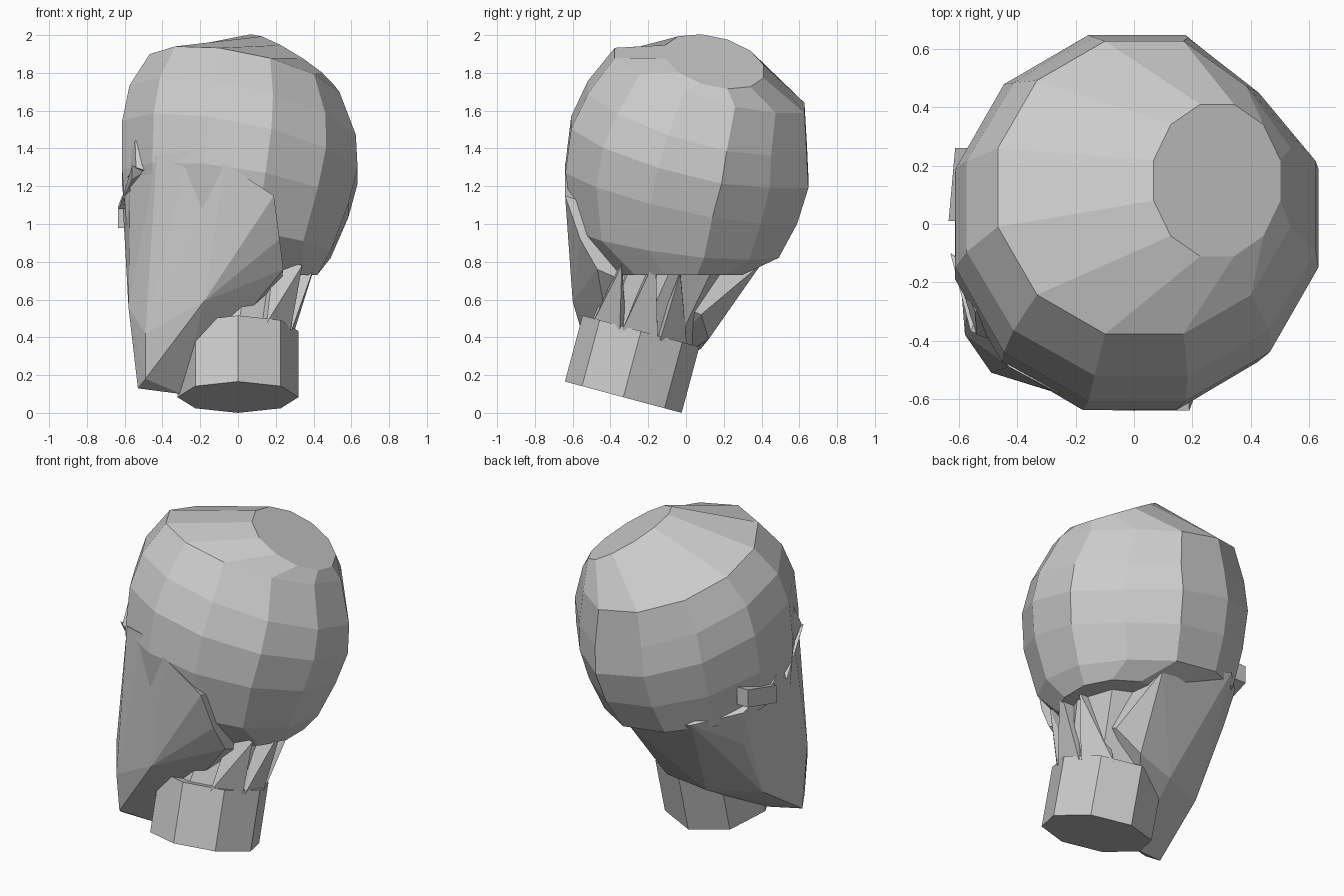
import bpy, bmesh
from math import sin, cos, pi, radians
from mathutils import Vector, Matrix


def finish(name, bm):
    bmesh.ops.recalc_face_normals(bm, faces=bm.faces)
    mesh = bpy.data.meshes.new(name)
    bm.to_mesh(mesh)
    bm.free()
    ob = bpy.data.objects.new(name, mesh)
    bpy.context.collection.objects.link(ob)
    return ob


def hull(name, points):
    bm = bmesh.new()
    for p in points:
        bm.verts.new(p)
    res = bmesh.ops.convex_hull(bm, input=bm.verts)
    junk = [g for g in res["geom_interior"] if isinstance(g, bmesh.types.BMVert)]
    bmesh.ops.delete(bm, geom=junk, context='VERTS')
    return finish(name, bm)


def ring(cx, cy, cz, rx, ry, sx, sy, dent=1.0, n=12):
    # Ellipse in plan, in a plane sloping by sx and sy; dent flattens the back right corner
    pts = []
    for i in range(n):
        a = 2 * pi * (i + 0.5) / n
        k = dent if i == 1 else 1.0
        dx, dy = k * rx * cos(a), k * ry * sin(a)
        pts.append(Vector((cx + dx, cy + dy, cz + sx * dx + sy * dy)))
    return pts


def loft(name, rings):
    bm = bmesh.new()
    vs = [[bm.verts.new(p) for p in r] for r in rings]
    n = len(vs[0])
    for a, b in zip(vs, vs[1:]):
        for i in range(n):
            j = (i + 1) % n
            bm.faces.new((a[i], a[j], b[j], b[i]))
    bm.faces.new(vs[0])
    bm.faces.new(vs[-1])
    return finish(name, bm)


# Skull: tilted twelve-sided rings from the base up to the off-centre crown disc
loft("skull", [
    ring(0.12, -0.03, 0.73, 0.31, 0.34, 0.00, 0.00),
    ring(-0.05, -0.05, 0.91, 0.56, 0.56, -0.13, -0.13, 0.97),
    ring(-0.015, -0.025, 1.16, 0.62, 0.635, -0.15, -0.22, 0.94),
    ring(0.01, 0.02, 1.38, 0.645, 0.65, -0.20, -0.25, 0.92),
    ring(0.025, 0.06, 1.56, 0.62, 0.60, -0.22, -0.28, 0.92),
    ring(0.035, 0.125, 1.76, 0.52, 0.52, -0.20, -0.29, 0.95),
    ring(0.285, 0.15, 1.86, 0.225, 0.27, -0.60, -0.20),
])

# Face and jaw
hull("jaw", [
    (-0.43, -0.49, 1.36), (-0.26, -0.58, 1.39), (-0.07, -0.64, 1.32),
    (0.19, -0.64, 1.15), (0.22, -0.56, 0.92), (0.24, -0.47, 0.76),
    (-0.18, -0.60, 0.59), (-0.49, -0.51, 0.42), (-0.49, -0.48, 0.18),
    (-0.53, -0.40, 0.13), (-0.30, -0.35, 0.10), (-0.20, 0.08, 0.34),
    (-0.50, -0.05, 0.36), (-0.52, 0.17, 0.75), (-0.57, -0.18, 0.65),
    (-0.58, -0.38, 0.56), (-0.61, 0.00, 1.10), (-0.56, 0.23, 0.98),
    (-0.35, 0.45, 0.93), (0.12, 0.40, 0.79), (-0.57, -0.25, 1.30),
    (0.05, 0.12, 0.39), (0.20, 0.08, 0.52),
])

# Neck: tilted octagonal prism
tilt = Matrix.Rotation(radians(-15), 3, 'X')
base = Vector((0, -0.332, 0.083))


def neck_point(i, h, r=0.32):
    a = i * pi / 4
    return base + tilt @ Vector((r * cos(a), r * sin(a), h))


loft("neck", [[neck_point(i, h) for i in range(8)] for h in (0.0, 0.362)])

# Narrower upper neck running into the skull base
loft("upper_neck", [[neck_point(i, h, r) + Vector((dx, dy, 0)) for i in range(8)]
                    for h, r, dx, dy in ((0.30, 0.27, 0, 0), (0.76, 0.29, 0.07, 0.08))])

# Neck muscles: tapering strips up the side of the neck
for k, (i, tip) in enumerate([(-0.9, (0.34, -0.34, 0.78)),
                              (0.0, (0.42, -0.16, 0.82)),
                              (0.9, (0.38, -0.03, 0.74))]):
    pts = [neck_point(i + d, 0.34, r) for d in (-0.42, 0.42) for r in (0.20, 0.30)]
    pts += [Vector(tip), Vector(tip) + Vector((-0.15, 0, 0.04))]
    hull("neck_muscle_%d" % (k + 1), pts)

# Eye plates on the rolled face
hull("eye_left", [(x + 0.09 * y, y, z) for x in (-0.637, -0.56)
                  for y, z in ((0.26, 1.04), (0.26, 1.15), (0.01, 0.98), (0.01, 1.09))])
hull("eye_right_lower", [
    (-0.63, -0.10, 1.08), (-0.60, -0.12, 1.08), (-0.56, -0.37, 1.31),
    (-0.49, -0.38, 1.28), (-0.56, -0.33, 1.24), (-0.50, -0.20, 1.20)])
hull("eye_right_upper", [
    (-0.545, -0.30, 1.44), (-0.51, -0.30, 1.43), (-0.48, -0.40, 1.28),
    (-0.54, -0.38, 1.30), (-0.61, -0.16, 1.22), (-0.50, -0.22, 1.25)])
